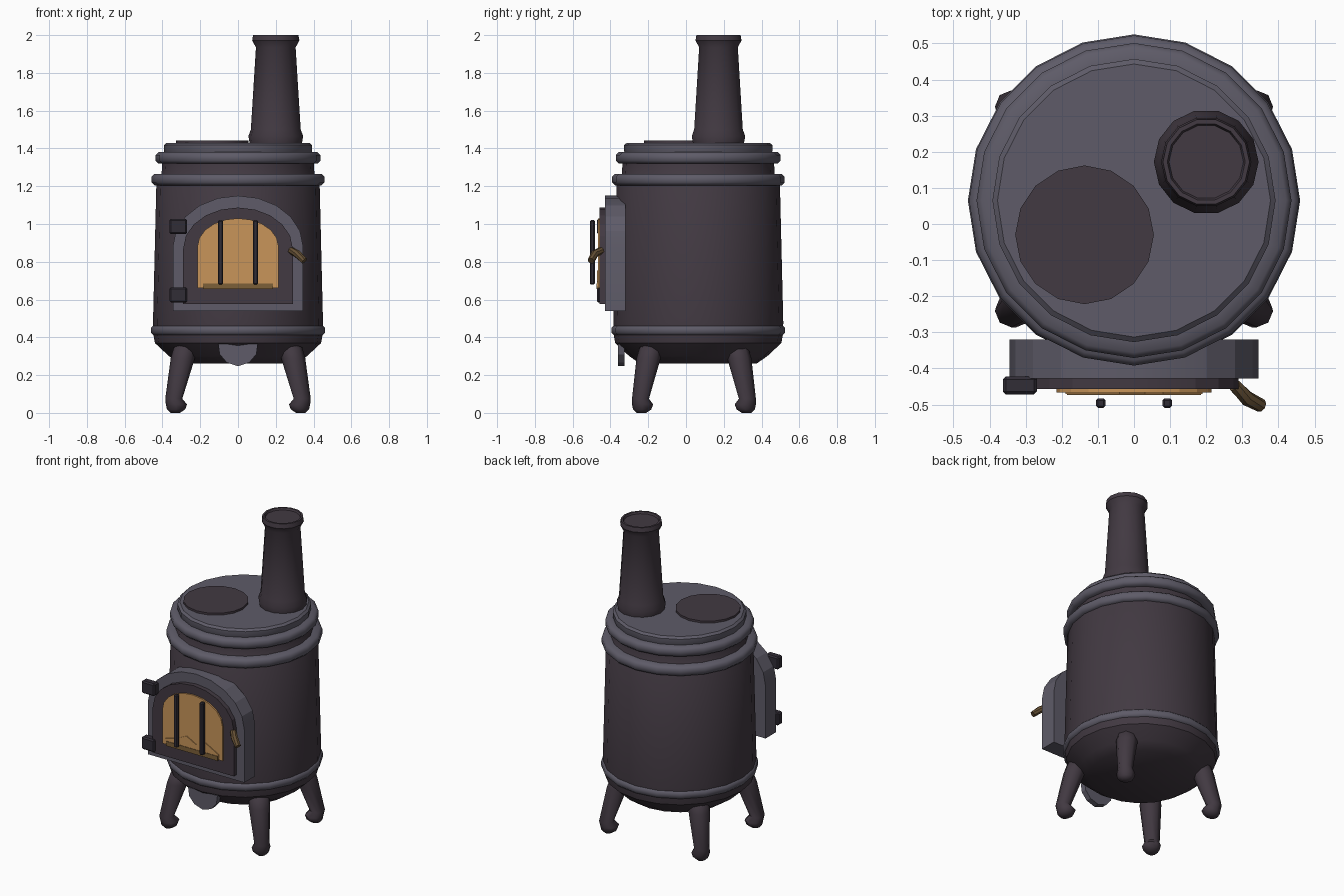
import bpy
import bmesh
import math
from mathutils import Vector

if "Cube" in bpy.data.objects:
    bpy.data.objects.remove(bpy.data.objects["Cube"], do_unlink=True)


def material(name, rgb):
    m = bpy.data.materials.new(name)
    m.use_nodes = True
    m.diffuse_color = (*rgb, 1)
    m.node_tree.nodes["Principled BSDF"].inputs["Base Color"].default_value = (*rgb, 1)
    return m


IRON = material("dark iron", (0.054, 0.041, 0.054))
STEEL = material("grey iron", (0.112, 0.105, 0.138))
BLACK = material("black iron", (0.031, 0.026, 0.037))
GLOW = material("fire glow", (0.58, 0.30, 0.10))
BRASS = material("brown brass", (0.13, 0.08, 0.035))
EMBER = material("ember log", (0.20, 0.115, 0.04))

CX, CY = 0.0, 0.065      # axis of the barrel
Z = Vector((0, 0, 1))


def finish(name, bm, mat, angle=35):
    bmesh.ops.recalc_face_normals(bm, faces=bm.faces)
    mesh = bpy.data.meshes.new(name)
    bm.to_mesh(mesh)
    bm.free()
    mesh.materials.append(mat)
    ob = bpy.data.objects.new(name, mesh)
    bpy.context.collection.objects.link(ob)
    bpy.ops.object.select_all(action="DESELECT")
    ob.select_set(True)
    bpy.context.view_layer.objects.active = ob
    bpy.ops.object.shade_smooth_by_angle(angle=math.radians(angle))


def loft(name, stations, sides, mat, axis=None, angle=35):
    """Skin round rings (x, y, z, radius) placed along a path."""
    bm = bmesh.new()
    pts = [Vector(s[:3]) for s in stations]
    rings = []
    for i, s in enumerate(stations):
        t = axis or (pts[min(i + 1, len(pts) - 1)] - pts[max(i - 1, 0)]).normalized()
        u = Vector((1, 0, 0))
        u = (u - t * u.dot(t)).normalized()
        v = t.cross(u)
        steps = [math.tau * k / sides for k in range(sides)]
        rings.append([bm.verts.new(pts[i] + (u * math.cos(a) + v * math.sin(a)) * s[3])
                      for a in steps])
    for a, b in zip(rings, rings[1:]):
        for k in range(sides):
            n = (k + 1) % sides
            bm.faces.new((a[k], a[n], b[n], b[k]))
    bm.faces.new(rings[0])
    bm.faces.new(rings[-1])
    finish(name, bm, mat, angle)


def lathe(name, profile, sides, mat, centre=(CX, CY), angle=35):
    loft(name, [(*centre, z, r) for r, z in profile], sides, mat, Z, angle)


def band(name, r, z0, z1, inner):
    c = 0.015
    lathe(name, [(inner, z0), (r - c, z0), (r, z0 + c), (r, z1 - c), (r - c, z1), (inner, z1)],
          20, STEEL, angle=50)


def prism(name, outline, y0, y1, mat):
    """Extrude an (x, z) outline between two depths."""
    bm = bmesh.new()
    face = bm.faces.new([bm.verts.new((x, y0, z)) for x, z in outline])
    ext = bmesh.ops.extrude_face_region(bm, geom=[face], use_keep_orig=True)["geom"]
    moved = [v for v in ext if isinstance(v, bmesh.types.BMVert)]
    bmesh.ops.translate(bm, vec=(0, y1 - y0, 0), verts=moved)
    finish(name, bm, mat, 15)


def arch(half, bottom, spring, top, n=10):
    """Outline with a flat base and an elliptical head."""
    head = [(half * math.cos(math.pi * k / n), spring + (top - spring) * math.sin(math.pi * k / n))
            for k in range(n + 1)]
    return [(half, bottom)] + head + [(-half, bottom)]


def box(name, centre, size, mat, bevel):
    bm = bmesh.new()
    bmesh.ops.create_cube(bm, size=1)
    bmesh.ops.scale(bm, vec=size, verts=bm.verts)
    bmesh.ops.translate(bm, vec=centre, verts=bm.verts)
    bmesh.ops.bevel(bm, geom=bm.edges[:], offset=bevel, segments=1, affect="EDGES")
    finish(name, bm, mat, 20)


# Barrel with bowl-shaped underside and narrow neck
lathe("barrel", [(0.31, 0.262), (0.365, 0.30), (0.44, 0.37), (0.449, 0.42), (0.45, 0.48),
                 (0.432, 1.22), (0.405, 1.26), (0.40, 1.34)], 20, IRON)
band("lower_band", 0.46, 0.41, 0.465, 0.43)
band("middle_band", 0.457, 1.205, 1.265, 0.39)
band("upper_band", 0.436, 1.32, 1.38, 0.38)
lathe("top_plate", [(0.38, 1.36), (0.392, 1.385), (0.392, 1.418), (0.378, 1.43)], 20, STEEL)
lathe("hot_plate", [(0.192, 1.42), (0.192, 1.443)], 16, IRON, (-0.137, -0.03))

# Chimney with flared foot and rim
lathe("chimney", [(0.138, 1.425), (0.145, 1.465), (0.132, 1.50), (0.105, 1.935), (0.125, 1.972),
                  (0.12, 2.0), (0.108, 2.0), (0.103, 1.988)], 14, IRON, (0.2, 0.172))

# Door assembly
prism("door_frame", arch(0.345, 0.54, 0.88, 1.15), -0.428, -0.32, STEEL)
prism("door", arch(0.29, 0.577, 0.87, 1.087), -0.457, -0.42, IRON)
prism("window", arch(0.215, 0.66, 0.88, 1.03), -0.466, -0.45, GLOW)
prism("flames", [(-0.19, 0.67), (0.19, 0.67), (0.19, 0.695), (0.08, 0.755), (0.03, 0.717),
                 (-0.04, 0.755), (-0.10, 0.725), (-0.19, 0.70)], -0.471, -0.465, GLOW)
prism("ember_log", [(-0.185, 0.655), (0.185, 0.655), (0.185, 0.685), (-0.185, 0.685)],
      -0.474, -0.465, EMBER)
for side, x in (("right", -0.092), ("left", 0.092)):
    box(side + "_window_bar", (x, -0.496, 0.85), (0.027, 0.027, 0.34), BLACK, 0.006)
for level, z in (("lower", 0.625), ("upper", 0.987)):
    box(level + "_hinge", (-0.316, -0.447, z), (0.094, 0.05, 0.08), BLACK, 0.008)
loft("door_handle", [(0.28, -0.448, 0.86, 0.019), (0.313, -0.483, 0.842, 0.021),
                     (0.352, -0.503, 0.805, 0.019)], 8, BRASS)

# Ash lip below the door
lip = [(0.105, 0.365), (0.097, 0.31), (0.06, 0.267), (0, 0.247)]
prism("ash_lip", lip + [(-x, z) for x, z in reversed(lip[:-1])], -0.36, -0.325, STEEL)

# Four splayed legs with small inward feet
for end, sy in (("front", -1), ("back", 1)):
    for side, sx in (("right", -1), ("left", 1)):
        path = [(0.275, 0.225, 0.365, 0.035), (0.283, 0.23, 0.345, 0.058),
                (0.292, 0.24, 0.29, 0.064), (0.34, 0.283, 0.075, 0.045),
                (0.326, 0.272, 0.045, 0.056), (0.328, 0.274, 0.018, 0.048),
                (0.332, 0.278, 0.0, 0.025)]
        loft(f"{end}_{side}_leg", [(sx * x, 0.042 + sy * y, z, r) for x, y, z, r in path],
             8, IRON, Z, 50)
